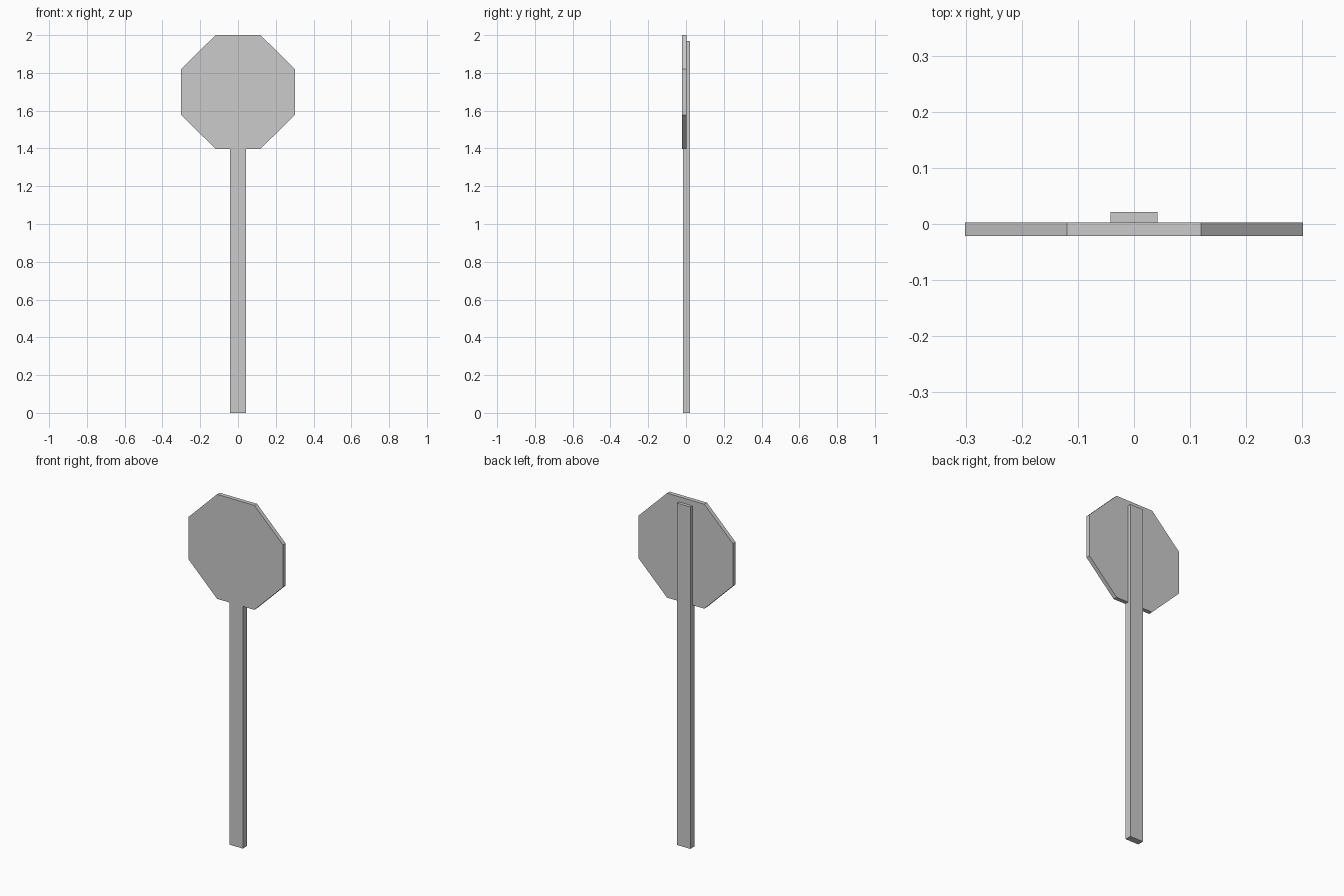
import bpy, bmesh

if "Cube" in bpy.data.objects:
    bpy.data.objects.remove(bpy.data.objects["Cube"])


def extruded(name, profile, y0, y1):
    """Closed prism from an x/z outline, extruded along y."""
    bm = bmesh.new()
    face = bm.faces.new([bm.verts.new((x, y0, z)) for x, z in profile])
    out = bmesh.ops.extrude_face_region(bm, geom=[face])
    for v in out["geom"]:
        if isinstance(v, bmesh.types.BMVert):
            v.co.y = y1
    bmesh.ops.recalc_face_normals(bm, faces=bm.faces)
    mesh = bpy.data.meshes.new(name)
    bm.to_mesh(mesh)
    bm.free()
    obj = bpy.data.objects.new(name, mesh)
    bpy.context.collection.objects.link(obj)
    return obj


# Octagonal sign plate: half size r, half edge lengths a (top) and b (side)
r, a, b, zc = 0.301, 0.119, 0.122, 1.699
octagon = [(a, r), (r, b), (r, -b), (a, -r), (-a, -r), (-r, -b), (-r, b), (-a, r)]
extruded("sign_plate", [(x, zc + z) for x, z in octagon], -0.021, 0.003)

# Flat post, set into the back of the plate
w, top = 0.042, 1.97
extruded("post", [(-w, 0), (w, 0), (w, top), (-w, top)], -0.0165, 0.021)
